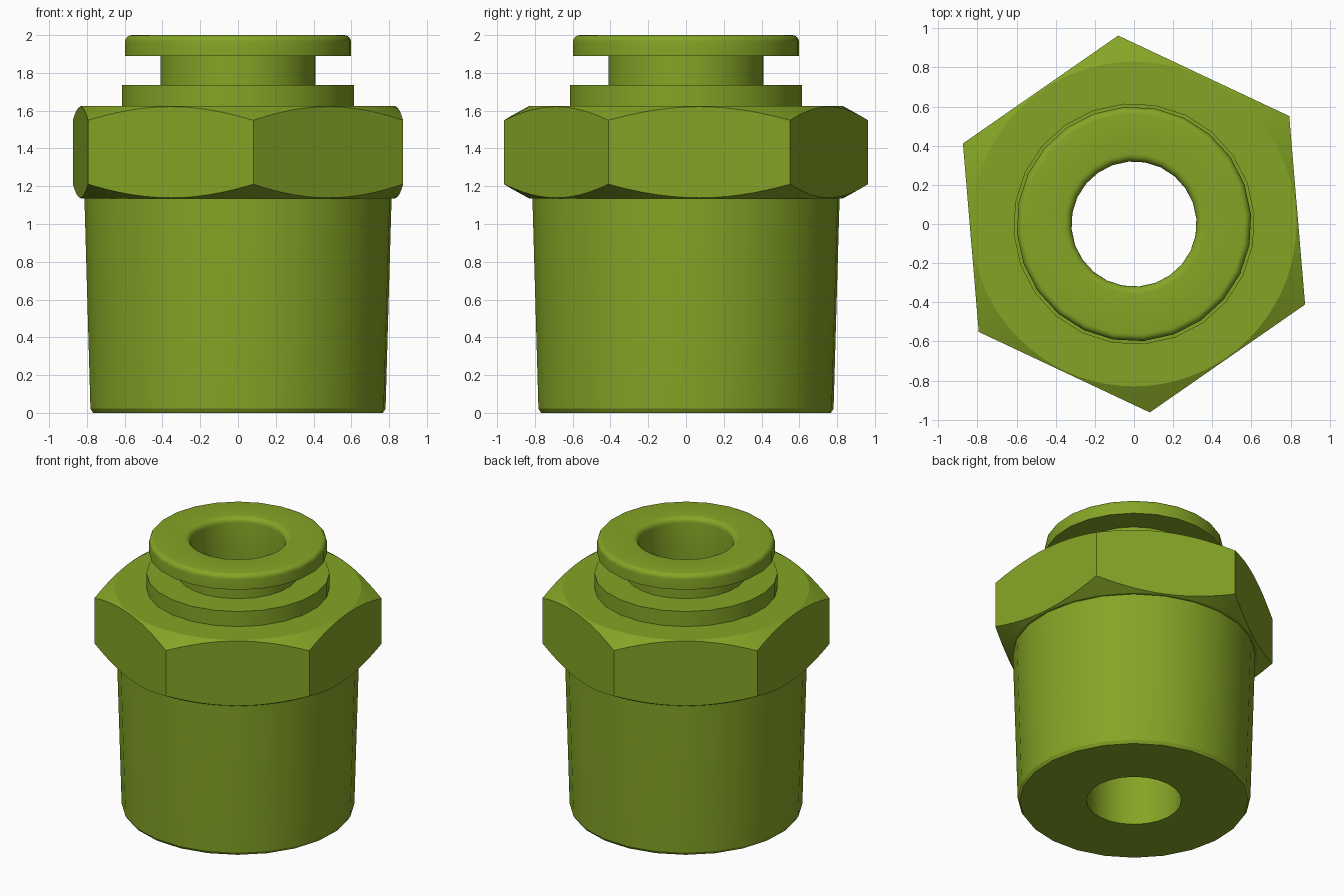
import bpy, bmesh
from math import pi, cos, sin, radians

if "Cube" in bpy.data.objects:
    bpy.data.objects.remove(bpy.data.objects["Cube"])

GREEN = (0.235, 0.376, 0.019, 1)
PHASE = radians(4.8)      # the whole fitting is turned slightly
BORE = 0.32

mat = bpy.data.materials.new("olive green")
mat.use_nodes = True
mat.diffuse_color = GREEN
bsdf = next(n for n in mat.node_tree.nodes if n.type == 'BSDF_PRINCIPLED')
bsdf.inputs["Base Color"].default_value = GREEN


def ring_part(name, profile_at, segments):
    """Sweep a closed (radius, z) profile round the z axis."""
    bm = bmesh.new()
    loops = []
    for i in range(segments):
        a = 2 * pi * i / segments
        loops.append([bm.verts.new((r * cos(a + PHASE), r * sin(a + PHASE), z))
                      for r, z in profile_at(a)])
    n = len(loops[0])
    for i in range(segments):
        p, q = loops[i], loops[(i + 1) % segments]
        for j in range(n):
            k = (j + 1) % n
            bm.faces.new((p[j], q[j], q[k], p[k]))
    bmesh.ops.recalc_face_normals(bm, faces=bm.faces)
    mesh = bpy.data.meshes.new(name)
    bm.to_mesh(mesh)
    bm.free()
    mesh.materials.append(mat)
    obj = bpy.data.objects.new(name, mesh)
    bpy.context.collection.objects.link(obj)
    bpy.ops.object.select_all(action='DESELECT')
    obj.select_set(True)
    bpy.context.view_layer.objects.active = obj
    bpy.ops.object.shade_smooth_by_angle(angle=radians(26))


def arc(cx, cz, radius, start, end, steps=5):
    """Points of a rounded profile corner."""
    return [(cx + radius * cos(radians(start + (end - start) * i / steps)),
             cz + radius * sin(radians(start + (end - start) * i / steps)))
            for i in range(steps + 1)]


# Tapered pipe end with the collar above the nut
body = [(BORE, 0), (0.77, 0), (0.784, 0.022), (0.816, 1.135), (0.816, 1.2),
        (0.617, 1.2), (0.617, 1.737), (BORE, 1.737)]
ring_part("tapered_body", lambda a: body, 24)

# Release ring: neck and rounded push flange
release = ([(BORE, 1.737), (0.413, 1.737), (0.413, 1.89), (0.6, 1.89)]
           + arc(0.565, 1.965, 0.035, 0, 90)
           + arc(0.36, 1.96, 0.04, 90, 180))
ring_part("release_ring", lambda a: release, 24)


# Hexagonal nut, both faces chamfered by a cone that meets the flats
def hex_profile(a):
    flat, rim, slope = 0.837, 0.83, 0.555
    low, high = 1.135, 1.625
    r = flat / cos((a % (pi / 3) + 1e-9) % (pi / 3) if a % (pi / 3) < pi / 6
                   else a % (pi / 3) - pi / 3)
    drop = (r - rim) * slope
    return [(0.6, low), (rim, low), (r, low + drop),
            (r, high - drop), (rim, high), (0.6, high)]


ring_part("hex_nut", hex_profile, 72)
